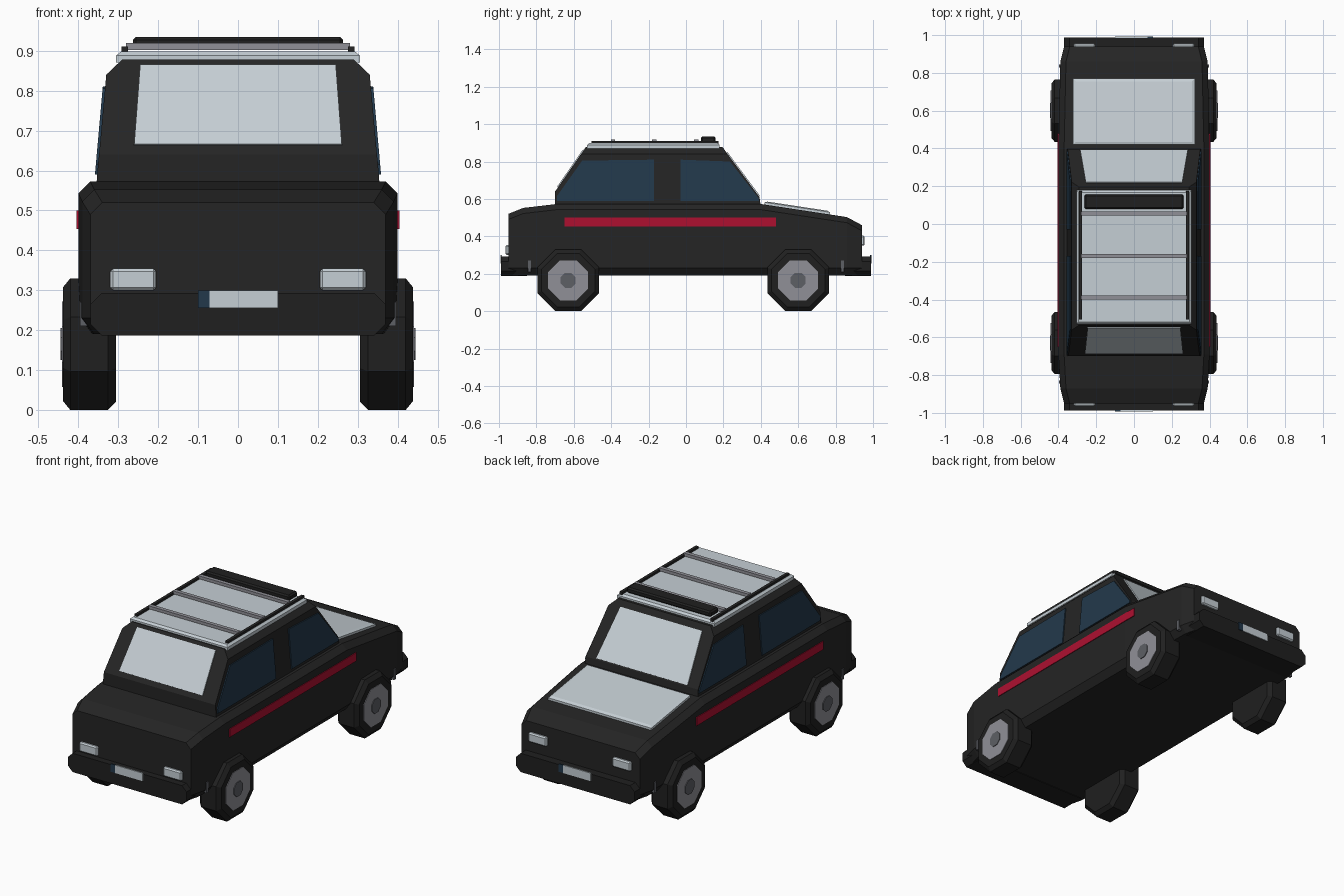
import bpy, bmesh, math

if "Cube" in bpy.data.objects:
    bpy.data.objects.remove(bpy.data.objects["Cube"])


def material(name, r, g, b):
    m = bpy.data.materials.new(name)
    m.diffuse_color = (r, g, b, 1)
    m.use_nodes = True
    m.node_tree.nodes["Principled BSDF"].inputs["Base Color"].default_value = m.diffuse_color
    return m


BLACK = material("body black", 0.018, 0.018, 0.018)
RUBBER = material("rubber black", 0.014, 0.014, 0.014)
LIGHT = material("pale grey", 0.56, 0.62, 0.66)
GLASS = material("dark blue glass", 0.016, 0.040, 0.070)
RED = material("stripe red", 0.42, 0.005, 0.030)
SILVER = material("rim silver", 0.28, 0.28, 0.31)
GREY = material("mid grey", 0.11, 0.115, 0.13)


def loft(name, rings, mat, mirror=False):
    """Skin a list of equal-length point rings and cap both ends."""
    bm = bmesh.new()
    rows = [[bm.verts.new(p) for p in ring] for ring in rings]
    n = len(rows[0])
    for a, b in zip(rows, rows[1:]):
        for i in range(n):
            j = (i + 1) % n
            bm.faces.new((a[i], a[j], b[j], b[i]))
    bm.faces.new(rows[0][::-1])
    bm.faces.new(rows[-1])
    bmesh.ops.recalc_face_normals(bm, faces=bm.faces)
    me = bpy.data.meshes.new(name)
    bm.to_mesh(me)
    bm.free()
    me.materials.append(mat)
    ob = bpy.data.objects.new(name, me)
    bpy.context.collection.objects.link(ob)
    if mirror:
        ob.modifiers.new("mirror", 'MIRROR').use_bisect_axis[0] = False
    return ob


def box(name, x, y, z, mat, mirror=False, bevel=0):
    rings = [[(x[0], y[0], h), (x[1], y[0], h), (x[1], y[1], h), (x[0], y[1], h)] for h in z]
    ob = loft(name, rings, mat, mirror)
    if bevel:
        b = ob.modifiers.new("bevel", 'BEVEL')
        b.width, b.segments = bevel, 1
    return ob


def plate(name, pts, off, mat, mirror=False):
    """Thin slab: outline sunk slightly and pushed out along off."""
    rings = [[tuple(c + k * o for c, o in zip(p, off)) for p in pts] for k in (-0.5, 1)]
    return loft(name, rings, mat, mirror)


# lower body, cross-sections along y
def section(y, w, top):
    half = [(w - 0.03, 0.19), (w, 0.23), (w, top - 0.03), (w - 0.03, top)]
    return [(x, y, z) for x, z in half] + [(-x, y, z) for x, z in half[::-1]]


loft("lower_body", [section(*s) for s in (
    (-0.95, 0.37, 0.52), (-0.87, 0.39, 0.552), (-0.69, 0.40, 0.573),
    (0.40, 0.40, 0.573), (0.86, 0.39, 0.503), (0.94, 0.37, 0.46))], BLACK)

# cabin, rings up z
loft("cabin", [[(-x, a, z), (x, a, z), (x, b, z), (-x, b, z)] for z, x, a, b in (
    (0.56, 0.355, -0.70, 0.40), (0.61, 0.351, -0.70, 0.393), (0.64, 0.348, -0.70, 0.370),
    (0.84, 0.330, -0.561, 0.222), (0.878, 0.290, -0.535, 0.195))], BLACK)


# side windows
def side_x(z):
    return 0.355 - (z - 0.56) * 0.089


for name, outline in (
        ("side_window_a", [(-0.69, 0.59), (-0.17, 0.59), (-0.17, 0.81), (-0.555, 0.805), (-0.69, 0.615)]),
        ("side_window_b", [(-0.03, 0.59), (0.39, 0.59), (0.388, 0.605), (0.235, 0.80), (-0.03, 0.81)])):
    plate(name, [(side_x(z), y, z) for y, z in outline], (0.006, 0, 0), GLASS, True)


# end windows on the sloping cabin faces
def end_window(name, z0, z1, x0, x1, slope, off):
    plate(name, [(-x0, slope(z0), z0), (x0, slope(z0), z0),
                 (x1, slope(z1), z1), (-x1, slope(z1), z1)], off, LIGHT)


end_window("front_window", 0.663, 0.862, 0.26, 0.245,
           lambda z: -0.70 + 0.16 * (z - 0.64) / 0.23, (0, -0.005, 0.003))
end_window("back_window", 0.615, 0.848, 0.285, 0.255,
           lambda z: 0.393 - 0.171 * (z - 0.61) / 0.23, (0, 0.005, 0.003))


# raised panels with chamfered rims
def panel(name, x, y0, y1, surface, heights):
    rings = []
    for h, inset in heights:
        a, b, w = y0 + inset, y1 - inset, x - inset
        rings.append([(-w, a, surface(a) + h), (w, a, surface(a) + h),
                      (w, b, surface(b) + h), (-w, b, surface(b) + h)])
    loft(name, rings, LIGHT)


panel("lid_panel", 0.322, 0.42, 0.77, lambda y: 0.573 - (y - 0.40) * 0.152,
      ((-0.005, 0), (0.012, 0), (0.018, 0.015)))
panel("roof_panel", 0.305, -0.53, 0.18, lambda y: 0.87,
      ((0, 0), (0.018, 0), (0.028, 0.012)))

# roof rack
box("roof_rail", (0.275, 0.292), (-0.505, 0.175), (0.893, 0.91), BLACK, True)
for y in (-0.39, -0.17, 0.055):
    box("roof_crossbar", (-0.28, 0.28), (y - 0.011, y + 0.011), (0.902, 0.919), SILVER)
box("roof_light_bar", (-0.263, 0.263), (0.08, 0.157), (0.903, 0.935), RUBBER, bevel=0.008)

# side stripe
box("side_stripe", (0.396, 0.404), (-0.65, 0.48), (0.453, 0.50), RED, True)

# bumpers, lamps, number plates and side brackets at both ends
for s, end, lamp_y, lamp_z in ((-1, "front", -0.95, 0.30), (1, "back", 0.94, 0.35)):
    c = 0.028
    half = [(0.37 - c, 0.187), (0.37, 0.187 + c), (0.37, 0.293 - c), (0.37 - c, 0.293)]
    prof = half + [(-x, z) for x, z in half[::-1]]
    loft(end + "_bumper", [[(x, s * y, z) for x, z in prof] for y in (0.85, 0.988)], RUBBER)
    ys = sorted((lamp_y - s * 0.02, lamp_y + s * 0.015))
    box(end + "_lamp", (0.205, 0.32), ys, (lamp_z, lamp_z + 0.054), LIGHT, True, bevel=0.007)
    ys = sorted((s * 0.985, s * 0.993))
    box(end + "_plate", sorted((s * 0.072, -s * 0.10)), ys, (0.255, 0.30), LIGHT)
    box(end + "_plate_band", sorted((s * 0.10, s * 0.072)), ys, (0.255, 0.30), GLASS)
    box(end + "_side_bracket", (0.37, 0.396), sorted((s * 0.828, s * 0.845)), (0.21, 0.27), GREY, True)


# wheels: octagonal tyre, rim and hub cap
def octagon(x, y, apothem):
    r = apothem / math.cos(math.pi / 8)
    angles = [math.pi / 8 + k * math.pi / 4 for k in range(8)]
    return [(x, y + r * math.cos(a), 0.165 + r * math.sin(a)) for a in angles]


for y, end in ((-0.63, "front"), (0.60, "back")):
    for part, mat, prof in (
            ("tyre", RUBBER, ((0.306, 0.145), (0.326, 0.165), (0.42, 0.165), (0.438, 0.143))),
            ("rim", SILVER, ((0.42, 0.107), (0.441, 0.107))),
            ("hub_cap", GREY, ((0.43, 0.04), (0.445, 0.04)))):
        loft(f"{end}_{part}", [octagon(x, y, a) for x, a in prof], mat, True)
